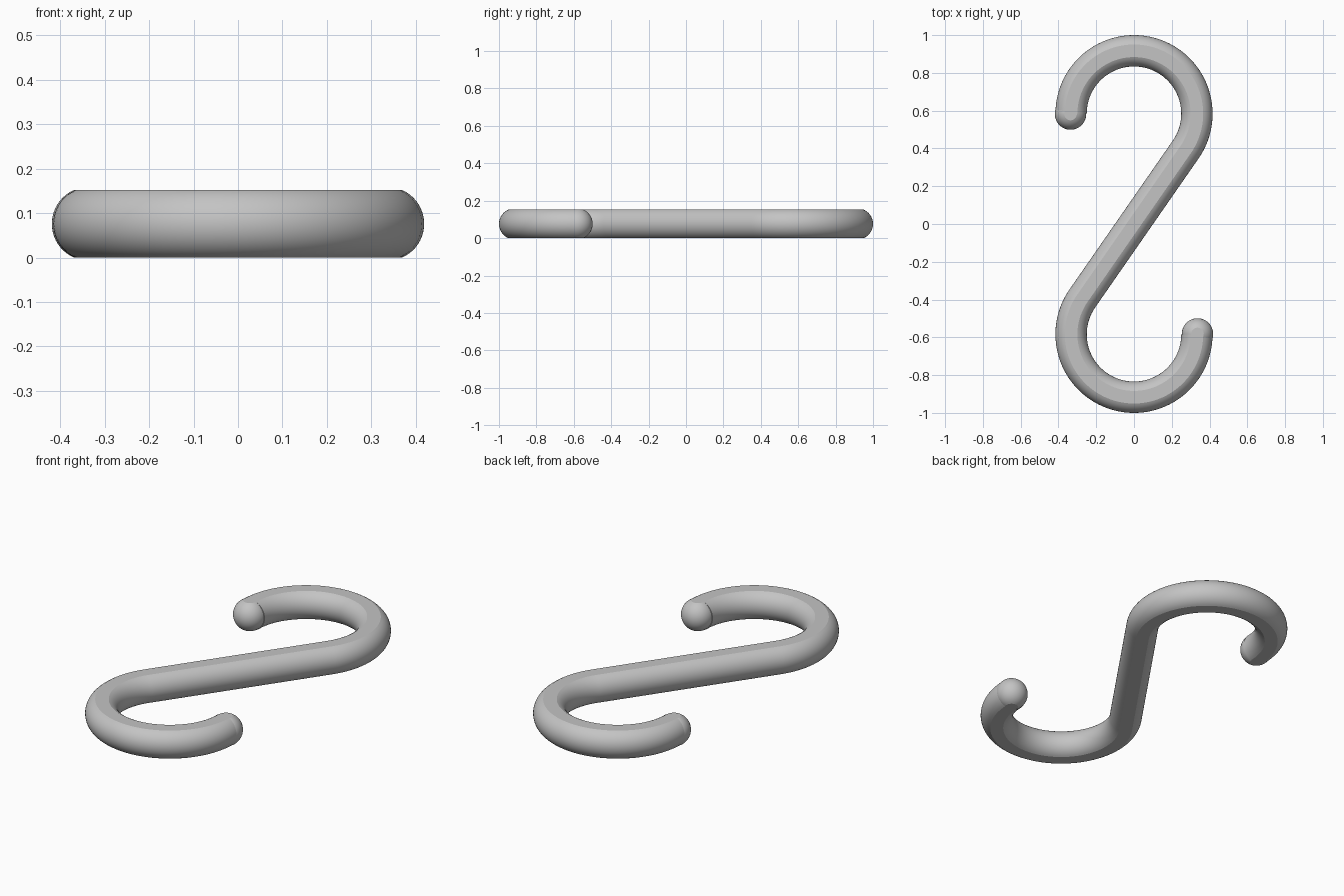
import bpy, bmesh, math
from mathutils import Vector

if "Cube" in bpy.data.objects:
    bpy.data.objects.remove(bpy.data.objects["Cube"])

TUBE_R = 0.083      # rod radius
HALF_H = 0.076      # rod is planed flat at this height above and below its axis
BEND_R = 0.333      # hook bend radius
BEND_Y = 0.584      # distance of each bend centre from the middle

grey = bpy.data.materials.new("grey plastic")
grey.diffuse_color = (0.55, 0.55, 0.55, 1)
grey.use_nodes = True
grey.node_tree.nodes["Principled BSDF"].inputs["Base Color"].default_value = grey.diffuse_color

# Rounded side of the rod section, between the lower and upper flats
limit = math.asin(HALF_H / TUBE_R)
N = 20
side = [(TUBE_R * math.cos(t), HALF_H + TUBE_R * math.sin(t))
        for t in (-limit + 2 * limit * i / N for i in range(N + 1))]


def finish(name, bm):
    bmesh.ops.recalc_face_normals(bm, faces=bm.faces)
    mesh = bpy.data.meshes.new(name)
    bm.to_mesh(mesh)
    bm.free()
    mesh.materials.append(grey)
    obj = bpy.data.objects.new(name, mesh)
    bpy.context.collection.objects.link(obj)
    bpy.ops.object.select_all(action='DESELECT')
    obj.select_set(True)
    bpy.context.view_layer.objects.active = obj
    bpy.ops.object.shade_smooth_by_angle(angle=math.radians(20))


def bridge(bm, a, b):
    n = len(a)
    for i in range(n):
        bm.faces.new((a[i], a[(i + 1) % n], b[(i + 1) % n], b[i]))


# S-shaped rod: upper bend, straight shank tangent to both bends, lower bend
tangent = math.asin(BEND_R / BEND_Y)
STEPS = 72
upper = []
for i in range(STEPS + 1):
    a = math.pi - (math.pi + tangent) * i / STEPS
    radial = Vector((math.cos(a), math.sin(a), 0))
    upper.append((Vector((0, BEND_Y, 0)) + BEND_R * radial, radial))
# The lower half is the upper half turned by 180 degrees, walked backwards
path = upper + [(-p, d) for p, d in reversed(upper)]
section = side + [(-x, z) for x, z in reversed(side)]

bm = bmesh.new()
rings = [[bm.verts.new(p + d * x + Vector((0, 0, z))) for x, z in section]
         for p, d in path]
for a, b in zip(rings, rings[1:]):
    bridge(bm, a, b)
bm.faces.new(rings[0])
bm.faces.new(rings[-1])
finish("hook_rod", bm)

# Rounded tips, planed flat like the rod
SEG = 48
for name, s in (("upper_tip", -1), ("lower_tip", 1)):
    bm = bmesh.new()
    rings = [[bm.verts.new((s * 0.336 + r * math.cos(2 * math.pi * k / SEG),
                            -s * 0.582 + r * math.sin(2 * math.pi * k / SEG), z))
              for k in range(SEG)] for r, z in side]
    for a, b in zip(rings, rings[1:]):
        bridge(bm, a, b)
    bm.faces.new(rings[0])
    bm.faces.new(rings[-1])
    finish(name, bm)
